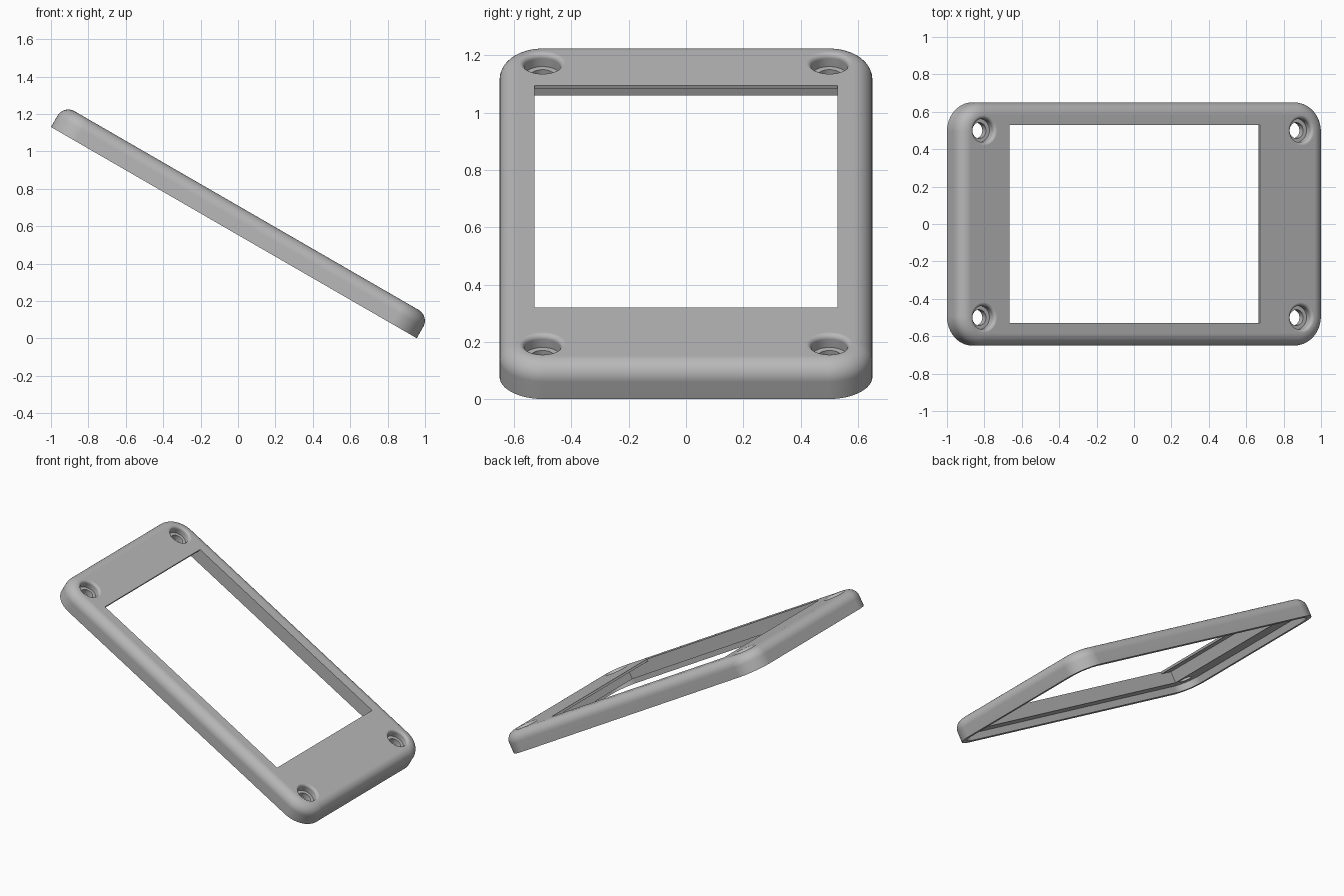
import bpy, bmesh, math
from mathutils import Matrix

cube = bpy.data.objects.get("Cube")
if cube:
    bpy.data.objects.remove(cube)

# Main sizes, measured in the flat frame before tilting
LENGTH, WIDTH, HEIGHT = 2.258, 1.3, 0.136
CORNER, FILLET = 0.155, 0.066
RIM, RECESS = 0.035, 0.045
SCREW_INSET = 0.15
TILT = Matrix.Translation((-1, 0, 1.13)) @ Matrix.Rotation(math.radians(30), 4, 'Y')

grey = bpy.data.materials.new("grey plastic")
grey.use_nodes = True
colour = (0.48, 0.48, 0.48, 1)
grey.diffuse_color = colour
grey.node_tree.nodes["Principled BSDF"].inputs["Base Color"].default_value = colour


def make_object(name, bm):
    bmesh.ops.recalc_face_normals(bm, faces=bm.faces)
    mesh = bpy.data.meshes.new(name)
    bm.to_mesh(mesh)
    bm.free()
    mesh.materials.append(grey)
    obj = bpy.data.objects.new(name, mesh)
    bpy.context.collection.objects.link(obj)
    return obj


def rounded_ring(bm, inset, z, steps=12):
    """Rounded rectangle of vertices, shrunk by inset."""
    radius, ring = CORNER - inset, []
    centres = [(LENGTH - CORNER, WIDTH / 2 - CORNER), (CORNER, WIDTH / 2 - CORNER),
               (CORNER, CORNER - WIDTH / 2), (LENGTH - CORNER, CORNER - WIDTH / 2)]
    for k, (cx, cy) in enumerate(centres):
        for i in range(steps + 1):
            a = math.pi / 2 * (k + i / steps)
            ring.append(bm.verts.new((cx + radius * math.cos(a), cy + radius * math.sin(a), z)))
    return ring


def bridge(bm, a, b):
    for i in range(len(a)):
        j = (i + 1) % len(a)
        bm.faces.new((a[i], a[j], b[j], b[i]))


def lathe(name, profile, x, y, steps=48):
    """Solid turned about a vertical axis from (radius, height) points."""
    bm = bmesh.new()
    rings = [[bm.verts.new((x + r * math.cos(2 * math.pi * i / steps),
                            y + r * math.sin(2 * math.pi * i / steps), z))
              for i in range(steps)] for r, z in profile]
    for a, b in zip(rings, rings[1:]):
        bridge(bm, a, b)
    bm.faces.new(rings[0])
    bm.faces.new(rings[-1])
    return make_object(name, bm)


def box(name, x0, x1, half_y, top):
    """Box from below the frame up to the given height."""
    bm = bmesh.new()
    bmesh.ops.create_cube(bm, size=1)
    bmesh.ops.scale(bm, vec=(x1 - x0, 2 * half_y, 1), verts=bm.verts)
    bmesh.ops.translate(bm, vec=((x0 + x1) / 2, 0, top - 0.5), verts=bm.verts)
    return make_object(name, bm)


def cut(target, tool):
    mod = target.modifiers.new("cut", 'BOOLEAN')
    mod.operation, mod.solver, mod.object = 'DIFFERENCE', 'EXACT', tool
    bpy.context.view_layer.objects.active = target
    bpy.ops.object.modifier_apply(modifier=mod.name)
    bpy.data.objects.remove(tool)


# Frame body: filleted outer skin, with a shallow recess inside the bottom rim
bm = bmesh.new()
arc = [math.pi / 2 * i / 8 for i in range(9)]
outer = [(0, 0)] + [(FILLET * (1 - math.cos(a)), HEIGHT - FILLET * (1 - math.sin(a))) for a in arc]
skins = []
for path in (outer, [(RIM, 0), (RIM, RECESS)]):
    rings = [rounded_ring(bm, inset, z) for inset, z in path]
    for a, b in zip(rings, rings[1:]):
        bridge(bm, a, b)
    bm.faces.new(rings[-1])
    skins.append(rings[0])
bridge(bm, *skins)
frame = make_object("bezel_frame", bm)

# Display window, and the longer pocket behind its thin front lip
half_window, pocket_inset, front_lip = 0.528, 0.22, 0.015
cut(frame, box("pocket_cutter", pocket_inset, LENGTH - pocket_inset, half_window, HEIGHT - front_lip))
cut(frame, box("window_cutter", 0.307, 1.855, half_window, HEIGHT + 0.1))

# Counterbored screw holes with rounded mouths
ledge, bore, shaft, mouth = 0.085, 0.063, 0.042, 0.018
mouth_arc = [math.pi / 2 * i / 5 for i in range(6)]
hole = [(shaft, -0.1), (shaft, ledge), (bore, ledge)]
hole += [(bore + mouth * (1 - math.cos(a)), HEIGHT - mouth * (1 - math.sin(a))) for a in mouth_arc]
hole += [(bore + mouth, HEIGHT + 0.1)]
for x in (SCREW_INSET, LENGTH - SCREW_INSET):
    for y in (-0.5, 0.5):
        cut(frame, lathe("screw_hole_cutter", hole, x, y))

# Tilt into place and smooth the rounded edges, keeping flat faces flat
frame.data.transform(TILT)
bpy.ops.object.select_all(action='DESELECT')
frame.select_set(True)
bpy.context.view_layer.objects.active = frame
bpy.ops.object.shade_smooth_by_angle(angle=math.radians(30))
weighted = frame.modifiers.new("flat_face_normals", 'WEIGHTED_NORMAL')
weighted.keep_sharp = True
